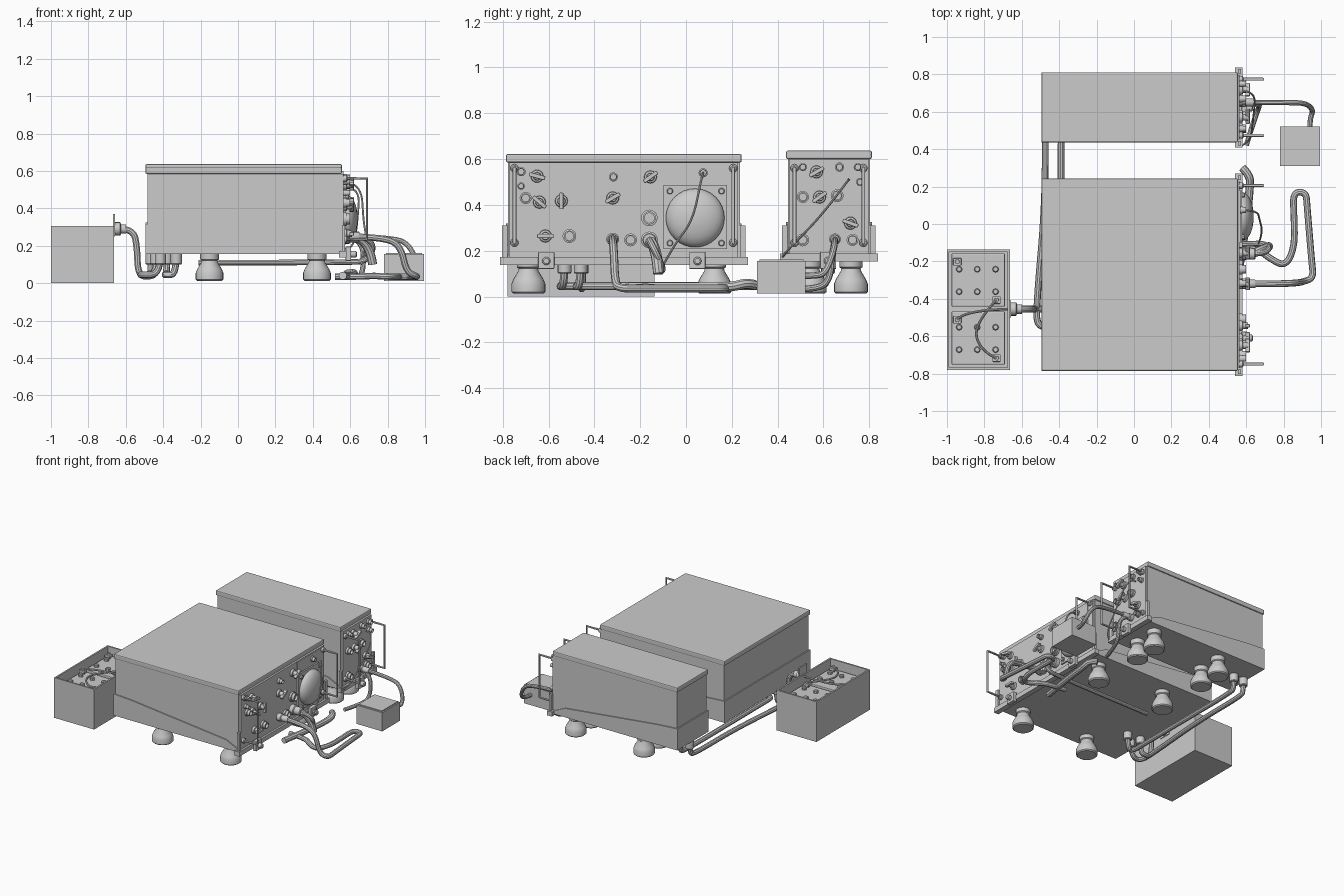
import bpy
import bmesh
from math import pi, cos, sin, radians
from mathutils import Matrix, Vector

default_cube = bpy.data.objects.get("Cube")
if default_cube:
    bpy.data.objects.remove(default_cube, do_unlink=True)

# Single paint colour
grey = bpy.data.materials.new("equipment_grey")
grey.use_nodes = True
paint = (0.6, 0.6, 0.6, 1.0)
grey.diffuse_color = paint
grey.node_tree.nodes["Principled BSDF"].inputs["Base Color"].default_value = paint

FACE = 0.565  # x of the instrument panels


def link(name, mesh, smooth=False):
    obj = bpy.data.objects.new(name, mesh)
    bpy.context.collection.objects.link(obj)
    mesh.materials.clear()
    mesh.materials.append(grey)
    if smooth:
        bpy.ops.object.select_all(action="DESELECT")
        bpy.context.view_layer.objects.active = obj
        obj.select_set(True)
        bpy.ops.object.shade_smooth_by_angle(angle=radians(35))
    return obj


def finish(name, bm, smooth=False):
    bmesh.ops.recalc_face_normals(bm, faces=bm.faces)
    mesh = bpy.data.meshes.new(name)
    bm.to_mesh(mesh)
    bm.free()
    return link(name, mesh, smooth)


def box(name, low, high, bevel=0.0):
    low, high = Vector(low), Vector(high)
    bm = bmesh.new()
    place = Matrix.Translation((low + high) / 2) @ Matrix.Diagonal((high - low).to_4d())
    bmesh.ops.create_cube(bm, size=1, matrix=place)
    obj = finish(name, bm)
    if bevel:
        mod = obj.modifiers.new("soft_edges", "BEVEL")
        mod.width, mod.segments = bevel, 2
    return obj


def prism(name, profile, y_low, y_high):
    """Extrude an x-z outline along y."""
    bm = bmesh.new()
    face = bm.faces.new([bm.verts.new((x, y_low, z)) for x, z in profile])
    out = bmesh.ops.extrude_face_region(bm, geom=[face])["geom"]
    verts = [v for v in out if isinstance(v, bmesh.types.BMVert)]
    bmesh.ops.translate(bm, verts=verts, vec=(0, y_high - y_low, 0))
    return finish(name, bm)


def lathe(name, profile, origin, axis="Z", sides=20):
    """Turn a (radius, height) profile round the z or x axis."""
    bm = bmesh.new()
    rings = []
    for r, h in profile:
        ring = []
        for i in range(sides):
            a, b = r * cos(2 * pi * i / sides), r * sin(2 * pi * i / sides)
            co = (a, b, h) if axis == "Z" else (h, a, b)
            ring.append(bm.verts.new(Vector(origin) + Vector(co)))
        rings.append(ring)
    for lower, upper in zip(rings, rings[1:]):
        for i in range(sides):
            j = (i + 1) % sides
            bm.faces.new((lower[i], lower[j], upper[j], upper[i]))
    bm.faces.new(rings[0])
    bm.faces.new(rings[-1])
    return finish(name, bm, True)


def tube(name, points, radius, smooth=True):
    """Round cable or rod along a path."""
    curve = bpy.data.curves.new(name, "CURVE")
    curve.dimensions = "3D"
    curve.bevel_depth, curve.bevel_resolution = radius, 3
    curve.use_fill_caps = True
    spline = curve.splines.new("NURBS" if smooth else "POLY")
    spline.points.add(len(points) - 1)
    for p, co in zip(spline.points, points):
        p.co = (*co, 1)
    spline.order_u, spline.use_endpoint_u, spline.resolution_u = 3, True, 6
    helper = bpy.data.objects.new(name + "_path", curve)
    bpy.context.collection.objects.link(helper)
    graph = bpy.context.evaluated_depsgraph_get()
    mesh = bpy.data.meshes.new_from_object(helper.evaluated_get(graph))
    bpy.data.objects.remove(helper)
    return link(name, mesh, True)


def knob(y, z, angle):
    """Pointer knob: skirt, hub and turned grip bar."""
    lathe("knob_skirt", [(.028, 0), (.026, .015), (.018, .018), (.016, .045)], (FACE, y, z), "X", 16)
    grip = box("knob_grip", (0, -.036, -.009), (.025, .036, .009), .004)
    grip.rotation_euler.x = radians(angle)
    grip.location = (FACE + .03, y, z)


def socket(y, z, r, depth=.035):
    """Round connector with a hollow collar."""
    lathe("socket", [(r, 0), (r, depth * .4), (r * .8, depth * .45), (r * .8, depth),
                     (r * .6, depth), (r * .6, depth * .5)], (FACE, y, z), "X", 16)


def plug(y, z, r):
    """Cable plug on the panel."""
    lathe("cable_plug", [(r * 1.4, 0), (r * 1.4, .03), (r * 1.15, .035), (r * 1.15, .08), (r, .085)],
          (FACE, y, z), "X", 16)


def cabinet(name, y0, y1, lift, feet_y):
    """Case with lid, sloped mounting tray, panel, handles and feet."""
    box(name + "_case", (-.485, y0 + .005, .17), (.55, y1 - .005, .6 + lift))
    box(name + "_lid", (-.495, y0 - .003, .585 + lift), (.555, y1 + .003, .622 + lift), .007)
    tray = [(-.495, .155), (-.495, .318), (-.34, .308), (.45, .222), (.55, .175), (.55, .155)]
    prism(name + "_tray", [(x, z + lift / 2) for x, z in tray], y0 - .003, y1 + .003)
    box(name + "_tray_lip", (.54, y0 - .03, .138 + lift), (.58, y1 + .03, .173 + lift))
    box(name + "_panel", (.545, y0 + .012, .17), (FACE, y1 - .012, .585 + lift))
    for side, y in ((-1, y0), (1, y1)):
        box(name + "_tray_wing", (.555, y + side * .008 - .012, .17), (.572, y + side * .008 + .012, .31))
        h = y - side * .034
        path = [(FACE, h, .235), (.69, h, .235), (.69, h, .56), (FACE, h, .56)]
        tube(name + "_handle", path, .008, False)
        for z in (.235, .56):
            lathe(name + "_handle_boss", [(.018, 0), (.018, .015), (.012, .02)], (FACE, h, z), "X", 12)
    foot = [(.066, .013), (.074, .02), (.074, .055), (.066, .075), (.044, .112),
            (.042, .122), (.05, .128), (.05, .17)]
    for x in (-.152, .422):
        for y in feet_y:
            lathe(name + "_foot", foot, (x, y, 0), sides=24)


cabinet("large_cabinet", -.783, .24, 0, (-.688, .124))
cabinet("small_cabinet", .44, .808, .015, (.54, .72))

# Tray clamps
for y in (-.61, .05, .62):
    box("tray_clamp", (.575, y - .035, .12), (.605, y + .035, .195), .004)
    lathe("clamp_screw", [(.018, 0), (.018, .05), (.012, .055)], (.58, y, .155), "X", 12)

# Panel controls
for y, z, a in ((-.65, .525, -15), (-.64, .412, -40), (-.614, .264, 0), (-.155, .522, 35),
                (-.32, .43, 30), (-.544, .417, 90),
                (.57, .544, 30), (.583, .434, 35), (.718, .32, -20)):
    knob(y, z, a)
for y, z, r in ((-.72, .545, .02), (-.72, .482, .016), (-.7, .43, .026), (-.509, .264, .03),
                (-.317, .522, .02), (-.16, .343, .036), (-.242, .247, .028), (.075, .54, .02),
                (.51, .565, .018), (.509, .247, .028), (.727, .247, .026), (.67, .565, .02),
                (.76, .5, .018), (.66, .44, .028), (.51, .435, .026), (.75, .565, .018)):
    socket(y, z, r)

# Blower with square flange and domed cover
box("blower_flange", (FACE - .005, -.098, .207), (FACE + .012, .18, .487))
box("blower_upper_plate", (FACE - .005, -.098, .49), (FACE + .005, .18, .582))
dome = [(.128, 0), (.128, .02)] + [(.126 * cos(t * pi / 12), .02 + .055 * sin(t * pi / 12)) for t in range(1, 6)]
lathe("blower_dome", dome + [(.01, .075)], (FACE, .04, .343), "X", 32)
for y in (-.07, .155):
    for z in (.233, .46):
        lathe("blower_screw", [(.014, 0), (.014, .025), (.01, .028)], (FACE, y, z), "X", 10)

# Front cables
plug(-.32, .25, .02)
tube("hairpin_cable", [(.6, -.32, .25), (.78, -.32, .245), (.87, -.315, .2), (.9, -.31, .06),
                       (.96, -.29, .035), (.95, -.2, .035), (.925, .1, .035), (.92, .17, .035),
                       (.85, .17, .035), (.855, .05, .035), (.86, -.12, .035), (.81, -.23, .035),
                       (.72, -.18, .04), (.66, -.13, .035), (.52, -.12, .035)], .018)
plug(-.16, .247, .026)
tube("rod_cable", [(.6, -.16, .247), (.69, -.16, .247), (.73, -.13, .19), (.69, -.1, .12),
                   (.6, -.11, .11), (-.21, -.11, .11)], .015)
tube("thick_cable_end", [(.63, -.16, .24), (.7, -.13, .23), (.72, -.12, .1)], .024)
tube("low_cable", [(.56, -.25, .04), (.6, 0, .04), (.62, .2, .04), (.62, .26, .06), (.58, .3, .05)], .022)
tube("blower_lead", [(.58, .075, .54), (.66, .07, .53), (.67, .03, .33), (.69, -.05, .23), (.66, -.12, .1)], .005)
plug(.65, .25, .018)
tube("junction_cable", [(.6, .65, .25), (.84, .65, .245), (.92, .645, .2), (.96, .61, .1),
                        (.94, .56, .09), (.94, .5, .09)], .014)
tube("small_cabinet_lead", [(.58, .71, .51), (.65, .71, .51), (.64, .58, .34), (.62, .43, .19), (.57, .42, .17)], .005)
tube("small_cabinet_loop", [(.61, .65, .24), (.67, .64, .22), (.67, .63, .06), (.64, .55, .03), (.6, .42, .03)], .014)

# Junction box
box("junction_box", (.78, .31, .013), (.995, .522, .155))
box("junction_box_lid", (.79, .32, .15), (.985, .512, .162))

# Battery crate: floor and four walls
x0, x1, y0, y1, top = -1, -.663, -.78, -.137, .305
box("crate_floor", (x0, y0, 0), (x1, y1, .012))
for a in (x0, x1 - .012):
    box("crate_side", (a, y0, 0), (a + .012, y1, top))
for b in (y0, y1 - .012):
    box("crate_end", (x0, b, 0), (x1, b + .012, top))

# Batteries with caps, posts and leads
for base in (-.752, -.442):
    box("battery", (-.975, base, .012), (-.69, base + .285, .245), .006)
    for x in (-.935, -.838, -.74):
        for y in (.08, .2):
            lathe("battery_cap", [(.017, 0), (.017, .015), (.012, .02)], (x, base + y, .245), sides=8)
    for x, y in ((-.945, .24), (-.735, .035)):
        lathe("battery_post", [(.014, 0), (.012, .04)], (x, base + y, .245), sides=12)
        box("post_clamp", (x - .022, base + y - .02, .255), (x + .022, base + y + .02, .275), .004)
tube("battery_link", [(-.735, -.717, .28), (-.8, -.69, .28), (-.86, -.58, .28), (-.78, -.45, .28), (-.735, -.407, .28)], .007)
tube("battery_lead", [(-.945, -.51, .28), (-.9, -.46, .28), (-.67, -.455, .29)], .007)

# Crate outlet and supply cable
box("outlet_plate", (-.668, -.5, .25), (-.658, -.41, .37))
lathe("outlet_plug", [(.036, 0), (.036, .03), (.025, .035), (.025, .06)], (-.66, -.455, .29), "X", 16)
tube("supply_cable", [(-.62, -.455, .29), (-.56, -.455, .285), (-.54, -.455, .2), (-.535, -.455, .04),
                      (-.47, -.455, .035), (-.44, -.455, .05), (-.44, -.455, .16)], .018)

# Twin cables joining the cabinets from below
for x, bulge, end in ((-.475, -.045, -.53), (-.39, 0, -.46)):
    tube("link_cable", [(x + .06, end, .16), (x + .06, end, .045), (x + bulge, end - .03, .045), (x + bulge, end + .12, .045),
                        (x, .1, .045), (x, .58, .045), (x + .01, .62, .06), (x + .01, .62, .17)], .018)
for x, y in ((-.415, -.53), (-.33, -.46), (-.44, -.455), (-.465, .62), (-.38, .62)):
    lathe("bottom_connector", [(.026, .1), (.03, .105), (.03, .16)], (x, y, 0), sides=16)
